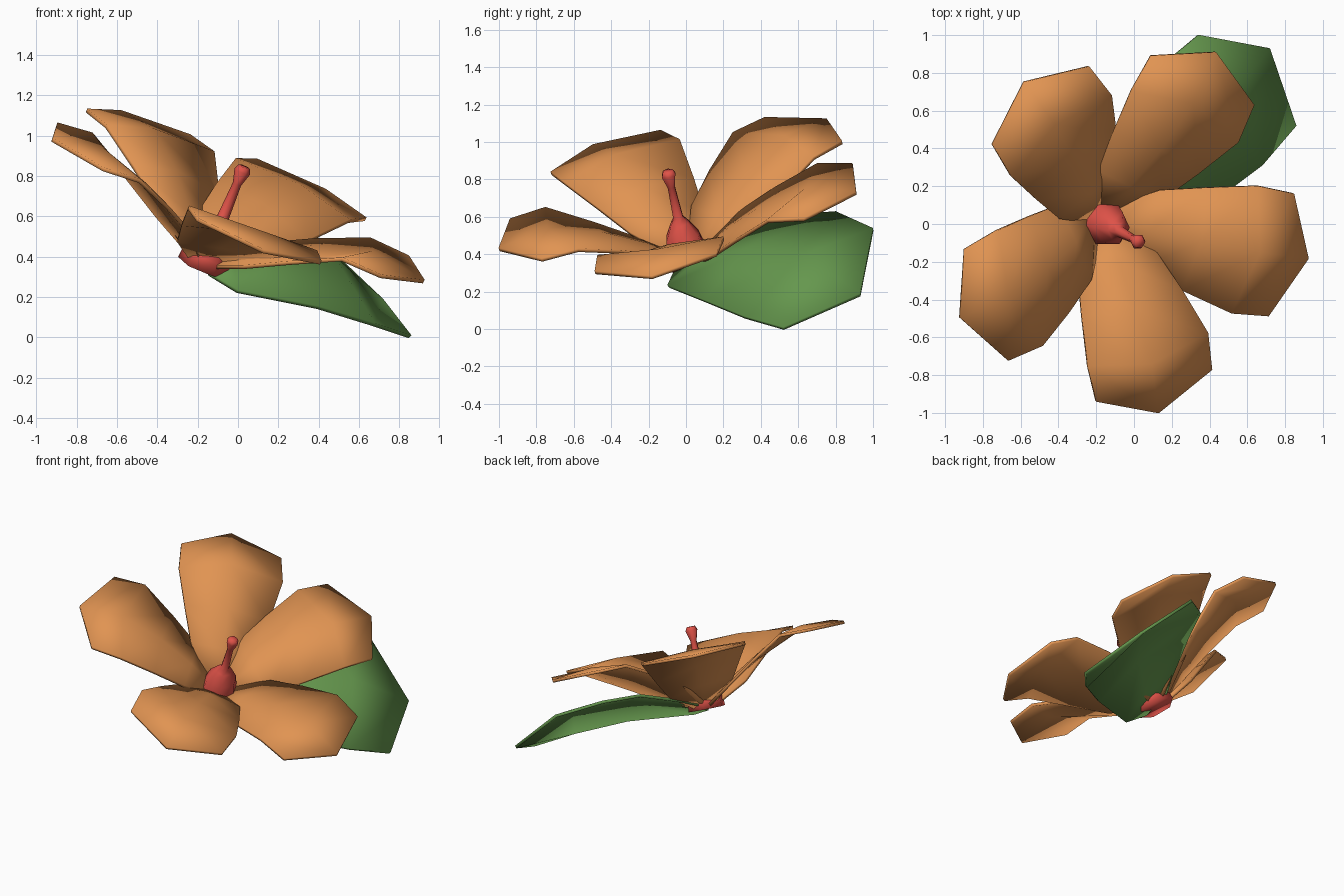
import bpy, bmesh, math
from mathutils import Vector, Matrix

if "Cube" in bpy.data.objects:
    bpy.data.objects.remove(bpy.data.objects["Cube"])


def material(name, rgb):
    m = bpy.data.materials.new(name)
    m.diffuse_color = (*rgb, 1)
    m.use_nodes = True
    m.node_tree.nodes["Principled BSDF"].inputs["Base Color"].default_value = m.diffuse_color
    return m


ORANGE = material("petal orange", (0.75, 0.295, 0.085))
GREEN = material("leaf green", (0.13, 0.31, 0.075))
RED = material("pistil red", (0.74, 0.085, 0.065))

# Tilted flower frame: origin in the plane of the petal tips
N = Vector((0.379, -0.203, 0.903)).normalized()
U = Vector((0.922, 0, -0.387))
U = (U - N * U.dot(N)).normalized()
V = N.cross(U)
FRAME = Matrix((U, V, N)).transposed().to_4x4()
FRAME.translation = (0, 0, 0.72)
CENTRE = Matrix.Translation((-0.03, -0.05, 0))


def finish(bm, name, mat, matrix):
    bmesh.ops.recalc_face_normals(bm, faces=bm.faces)
    for f in bm.faces:
        f.smooth = True
    me = bpy.data.meshes.new(name)
    bm.to_mesh(me)
    bm.free()
    me.transform(matrix)
    me.materials.append(mat)
    ob = bpy.data.objects.new(name, me)
    bpy.context.collection.objects.link(ob)
    return ob


def sheet(name, rows, mat, matrix, thick=0.02):
    """Thin blade from rows of points, smooth over its rim."""
    bm = bmesh.new()
    grid = [[bm.verts.new(p) for p in r] for r in rows]
    for a, b in zip(grid, grid[1:]):
        for i in range(len(a) - 1):
            bm.faces.new((a[i], b[i], b[i + 1], a[i + 1]))
    bmesh.ops.recalc_face_normals(bm, faces=bm.faces)
    bmesh.ops.solidify(bm, geom=bm.faces[:], thickness=thick)
    return finish(bm, name, mat, matrix)


# Petals, slightly twisted so each overlaps the next:
# edge distance, half width, right height, left height, middle distance, middle height
PROFILE = [(0.03, 0.07, -0.38, -0.36, 0.04, -0.36),
           (0.22, 0.22, -0.27, -0.21, 0.22, -0.225),
           (0.43, 0.285, -0.14, -0.10, 0.46, -0.085),
           (0.67, 0.348, 0.00, 0.005, 0.75, 0.02),
           (0.88, 0.335, 0.00, 0.005, 1.04, -0.005)]
rows = [[(s, -w, hr), (ms, 0, mh), (s, w, hl)] for s, w, hr, hl, ms, mh in PROFILE]
for k, (ang, size) in enumerate([(-7.5, 1.02), (66.5, 1.025), (129, 1.01),
                                 (206.5, 0.99), (285, 0.97)]):
    spin = Matrix.Rotation(math.radians(ang), 4, 'Z') @ Matrix.Diagonal((size, 1, 1, 1))
    sheet(f"petal_{k + 1}", rows, ORANGE, FRAME @ CENTRE @ spin)

# Leaf hanging below the back right petals: right edge, middle, left edge
LEAF = [[(-0.14, -0.06, 0.32), (-0.16, -0.01, 0.36), (-0.21, 0.04, 0.39)],
        [(0.00, -0.10, 0.235), (-0.02, 0.08, 0.38), (-0.13, 0.22, 0.48)],
        [(0.40, 0.10, 0.155), (0.24, 0.32, 0.43), (-0.01, 0.54, 0.61)],
        [(0.68, 0.31, 0.07), (0.48, 0.63, 0.40), (0.11, 0.80, 0.63)],
        [(0.86, 0.52, 0.01), (0.72, 0.93, 0.19), (0.35, 1.00, 0.54)]]
sheet("leaf", LEAF, GREEN, Matrix.Identity(4))

# Pistil: lathed bud, stalk and flared tip
SIDES = 6
LATHE = [(0.13, -0.405), (0.125, -0.34), (0.10, -0.24), (0.055, -0.165), (0.03, -0.13),
         (0.022, 0.05), (0.042, 0.12), (0.03, 0.145)]
bm = bmesh.new()
rings = [[bm.verts.new((r * math.cos(2 * math.pi * i / SIDES),
                        r * math.sin(2 * math.pi * i / SIDES), z))
          for i in range(SIDES)] for r, z in LATHE]
for a, b in zip(rings, rings[1:]):
    for i in range(SIDES):
        j = (i + 1) % SIDES
        bm.faces.new((a[i], a[j], b[j], b[i]))
bm.faces.new(rings[0])
bm.faces.new(rings[-1])
finish(bm, "pistil", RED, FRAME @ CENTRE @ Matrix.Translation((0.01, -0.02, 0)))
